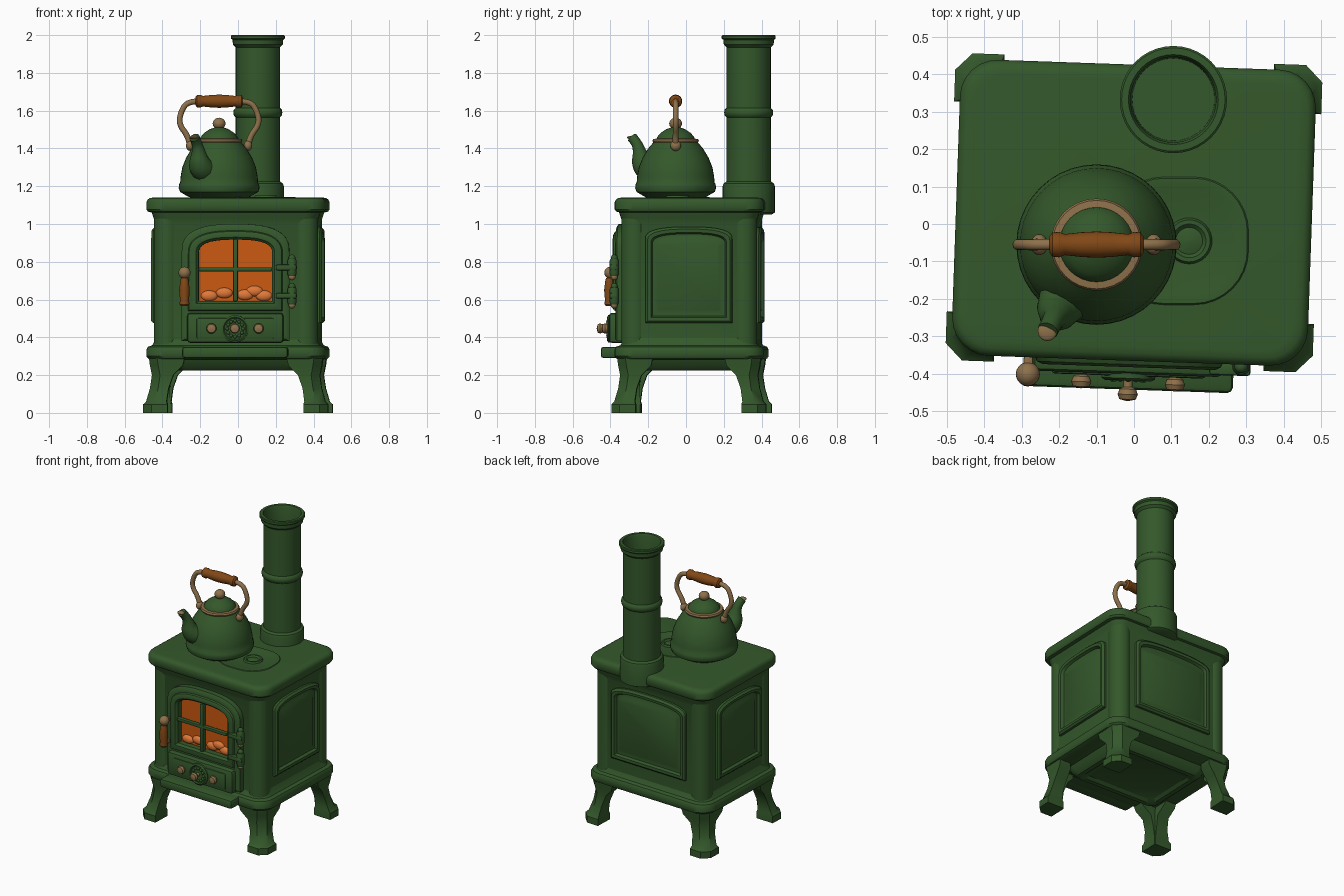
import bpy, bmesh, math
from math import sin, cos, pi, radians
from mathutils import Matrix, Vector

if "Cube" in bpy.data.objects:
    bpy.data.objects.remove(bpy.data.objects["Cube"])


def material(name, *rgb):
    m = bpy.data.materials.new(name)
    m.use_nodes = True
    m.diffuse_color = (*rgb, 1)
    m.node_tree.nodes["Principled BSDF"].inputs["Base Color"].default_value = (*rgb, 1)
    return m


GREEN = material("green enamel", .034, .098, .024)
BRASS = material("aged brass", .27, .165, .07)
WOOD = material("brown wood", .22, .065, .008)
GLOW = material("orange glow", .6, .1, .006)
EMBER = material("bright ember", .75, .19, .04)

# The stove stands slightly turned; the kettle and the flue are straight
STOVE = Matrix.Translation((0, .03, 0)) @ Matrix.Rotation(radians(-2), 4, 'Z')
WORLD = Matrix.Identity(4)


def smooth(ob, angle=35):
    bpy.ops.object.select_all(action='DESELECT')
    ob.select_set(True)
    bpy.context.view_layer.objects.active = ob
    bpy.ops.object.shade_smooth_by_angle(angle=radians(angle))


def finish(name, bm, mat, matrix=STOVE):
    bmesh.ops.recalc_face_normals(bm, faces=bm.faces)
    me = bpy.data.meshes.new(name)
    bm.to_mesh(me)
    bm.free()
    me.materials.append(mat)
    ob = bpy.data.objects.new(name, me)
    bpy.context.collection.objects.link(ob)
    me.transform(matrix)
    smooth(ob)
    return ob


def loft(name, rings, mat, matrix=STOVE, caps=(True, True)):
    bm = bmesh.new()
    loops = [[bm.verts.new(p) for p in ring] for ring in rings]
    n = len(loops[0])
    for a, b in zip(loops, loops[1:]):
        for i in range(n):
            j = (i + 1) % n
            bm.faces.new((a[i], a[j], b[j], b[i]))
    for loop, cap in zip((loops[0], loops[-1]), caps):
        if cap:
            bm.faces.new(loop)
    return finish(name, bm, mat, matrix)


def rounded_rect(z, hx, hy, r, steps=6):
    corners = ((1, 1), (-1, 1), (-1, -1), (1, -1))
    return [(sx * (hx - r) + r * cos(a), sy * (hy - r) + r * sin(a), z)
            for k, (sx, sy) in enumerate(corners)
            for a in [(k + i / steps) * pi / 2 for i in range(steps + 1)]]


def lathe(name, profile, mat, at=(0, 0, 0), axis='Z', matrix=STOVE, n=32):
    turn = {'Z': Matrix(), 'X': Matrix.Rotation(pi / 2, 4, 'Y'),
            'Y': Matrix.Rotation(pi / 2, 4, 'X')}[axis]
    rings = [[(max(r, .001) * cos(2 * pi * i / n), max(r, .001) * sin(2 * pi * i / n), z)
              for i in range(n)] for r, z in profile]
    return loft(name, rings, mat, matrix @ Matrix.Translation(at) @ turn)


def ball(name, r, at, mat, matrix=STOVE, scale=(1, 1, 1)):
    bm = bmesh.new()
    bmesh.ops.create_uvsphere(bm, u_segments=20, v_segments=12, radius=r)
    return finish(name, bm, mat, matrix @ Matrix.Translation(at) @ Matrix.Diagonal((*scale, 1)))


def box(name, size, at, mat, bevel=.01, matrix=STOVE):
    bm = bmesh.new()
    bmesh.ops.create_cube(bm, size=1)
    bmesh.ops.scale(bm, vec=size, verts=bm.verts)
    bmesh.ops.bevel(bm, geom=bm.edges[:], offset=bevel, segments=2, affect='EDGES', profile=.5)
    return finish(name, bm, mat, matrix @ Matrix.Translation(at))


def tube(name, points, mat, matrix=WORLD):
    cu = bpy.data.curves.new(name, 'CURVE')
    cu.dimensions, cu.bevel_depth, cu.bevel_resolution = '3D', 1, 4
    cu.use_fill_caps = True
    sp = cu.splines.new('NURBS')
    sp.points.add(len(points) - 1)
    for p, (x, y, z, r) in zip(sp.points, points):
        p.co, p.radius = (*(matrix @ Vector((x, y, z))), 1), r
    sp.order_u, sp.use_endpoint_u, sp.resolution_u = 3, True, 6
    cu.materials.append(mat)
    ob = bpy.data.objects.new(name, cu)
    bpy.context.collection.objects.link(ob)
    bpy.ops.object.select_all(action='DESELECT')
    ob.select_set(True)
    bpy.context.view_layer.objects.active = ob
    bpy.ops.object.convert(target='MESH')
    smooth(bpy.context.object, 50)


def arch(name, levels, mat, angle=0, caps=(False, True)):
    """Loft arch outlines given as half width, bottom, shoulder, top, depth."""
    rings = []
    for w, low, shoulder, top, d in levels:
        pts = [(-w, -d, low), (w, -d, low)]
        for i in range(25):
            c, s = cos(pi * i / 24), sin(pi * i / 24)
            pts.append((w * math.copysign(abs(c) ** .75, c), -d,
                        shoulder + (top - shoulder) * s ** .75))
        rings.append(pts)
    return loft(name, rings, mat, STOVE @ Matrix.Rotation(radians(angle), 4, 'Z'), caps)


def slab(name, levels, hx, hy, r):
    return loft(name, [rounded_rect(z, hx - d, hy - d, r - d / 2) for z, d in levels], GREEN)


# Cast body: base moulding, firebox and top plate
slab("base_moulding", [(.28, .03), (.288, .008), (.3, 0), (.335, 0), (.35, .008),
                       (.358, .03), (.375, .04), (.4, .05)], .475, .395, .1)
slab("firebox", [(.3, 0), (1.0, 0), (1.03, -.012), (1.07, -.025)], .425, .35, .07)
slab("top_plate", [(1.06, .03), (1.066, .008), (1.078, 0), (1.115, 0), (1.13, .007),
                   (1.138, .02), (1.14, .04)], .475, .395, .1)
slab("bottom_tray", [(.29, 0), (.25, .02), (.225, .05), (.225, .08), (.24, .1)], .36, .29, .08)

# Corner columns and legs, one per corner
leg_levels = [(.29, .27, .385, .46), (.25, .28, .37, .455), (.2, .33, .36, .445),
              (.13, .355, .37, .455), (.06, .365, .37, .475), (.045, .36, .365, .49), (0, .36, .365, .49)]
for sx, side in ((-1, "right"), (1, "left")):
    for sy, end in ((-1, "front"), (1, "back")):
        lathe(f"{end}_{side}_column", [(.07, .36), (.07, 1.06)], GREEN, (sx * .365, sy * .29, 0))
        rings = []
        for z, i, m, o in leg_levels:
            c = .045
            outline = [(m, m), (m, i), (o, i), (o, o - c), (o - c, o), (i, o), (i, m)]
            rings.append([(sx * x, sy * (y - .08), z) for x, y in outline])
        loft(f"{end}_{side}_leg", rings, GREEN)

# Arched relief panels on the sides and the back
for name, angle, w, wall in (("left_panel", 90, .23, .42), ("right_panel", -90, .23, .42),
                             ("back_panel", 180, .29, .345)):
    arch(name, [(w, .475, .92, .985, wall), (w, .475, .92, .985, wall + .02),
                (w - .012, .487, .91, .973, wall + .032), (w - .03, .505, .9, .955, wall + .03),
                (w - .038, .513, .895, .947, wall + .012), (w - .055, .53, .885, .93, wall + .012),
                (w - .07, .545, .875, .915, wall + .02)], GREEN, angle)

# Door with a glowing barred window
arch("door_surround", [(.285, .38, .85, 1.0, .34), (.285, .38, .85, 1.0, .385),
                       (.27, .39, .845, .985, .395), (.25, .54, .84, .965, .395),
                       (.245, .545, .84, .96, .405), (.23, .56, .845, .945, .412),
                       (.208, .58, .845, .93, .41), (.195, .592, .845, .917, .395),
                       (.195, .592, .845, .917, .352)], GREEN, caps=(False, False))
arch("fire_glow", [(.2, .585, .845, .92, .355), (.2, .585, .845, .92, .358)], GLOW)
box("window_bar_upright", (.025, .03, .33), (0, -.395, .755), GREEN, .006)
box("window_bar_cross", (.39, .03, .022), (0, -.395, .76), GREEN, .006)
for i, (x, z) in enumerate(((-.14, .62), (-.06, .635), (.05, .625), (.1, .645), (.15, .62))):
    ball(f"ember_{i}", .04, (x, -.36, z), EMBER, scale=(1.1, .5, .7))

# Control panel with air dial and knobs
box("control_panel", (.51, .09, .16), (0, -.385, .45), GREEN, .018)
box("control_inset", (.41, .02, .11), (0, -.426, .447), GREEN, .008)
lathe("air_dial", [(.072, .42), (.072, .442), (.062, .448), (.056, .442), (.001, .442)],
      GREEN, (0, 0, .445), 'Y')
for i in range(12):
    a = 2 * pi * i / 12
    ball(f"dial_spoke_{i}", .009, (.042 * cos(a), -.443, .445 + .042 * sin(a)), GREEN)
knob = [(.012, 0), (.012, .04), (.022, .046), (.027, .06), (.022, .073), (.001, .078)]
for name, x, y in (("center_knob", 0, -.425), ("right_knob", -.125, -.395), ("left_knob", .125, -.395)):
    lathe(name, knob, BRASS, (x, y, .447), 'Y', n=20)
box("ash_lip", (.56, .12, .06), (0, -.412, .32), GREEN, .015)

# Door handle and hinges
lathe("door_handle_grip", [(.018, .565), (.026, .575), (.024, .6), (.028, .65), (.022, .7), (.018, .715)],
      WOOD, (-.268, -.445, 0), n=20)
ball("door_handle_cap", .032, (-.268, -.44, .742), BRASS)
for z in (.59, .74):
    box("handle_stem", (.025, .07, .025), (-.268, -.405, z), BRASS, .005)
for z, name in ((.62, "lower"), (.77, "upper")):
    box(f"{name}_hinge_strap", (.11, .04, .03), (.27, -.405, z), GREEN, .008)
    lathe(f"{name}_hinge_barrel", [(.02, -.045), (.024, -.035), (.024, .035), (.02, .045)],
          GREEN, (.3, -.4, z), n=20)
    ball(f"{name}_hinge_pin", .018, (.3, -.4, z - .05), BRASS)
    ball(f"{name}_hinge_cap", .018, (.3, -.4, z + .05), GREEN)

# Hotplate relief on the top
loft("hotplate", [[(x + .12, y - .045, z) for x, y, z in rounded_rect(h, .19 - d, .175 - d, .15 - d, 8)]
                  for h, d in ((1.135, 0), (1.144, .008), (1.144, .03), (1.141, .04))], GREEN, WORLD)
lathe("hotplate_ring", [(.062, 1.14), (.056, 1.152), (.045, 1.152), (.036, 1.143), (.026, 1.146),
                        (.001, 1.15)], GREEN, (.147, -.045, 0), matrix=WORLD)

# Flue pipe with collar, band and open flared rim
lathe("flue_pipe", [(.12, 1.05), (.138, 1.06), (.138, 1.2), (.133, 1.215), (.118, 1.225), (.117, 1.565),
                    (.127, 1.575), (.13, 1.59), (.127, 1.605), (.117, 1.615), (.117, 1.935),
                    (.132, 1.95), (.134, 1.975), (.143, 1.982), (.143, 1.996), (.138, 2.0),
                    (.12, 2.0), (.114, 1.985), (.11, 1.85)], GREEN, (.105, .332, 0), matrix=WORLD, n=40)

# Kettle body, lid and spout
K = Matrix.Translation((-.1, -.055, 0))
lathe("kettle_body", [(.15, 1.14), (.165, 1.145), (.207, 1.17), (.214, 1.19), (.212, 1.21), (.206, 1.22),
                      (.204, 1.25), (.195, 1.3), (.175, 1.35), (.145, 1.4), (.115, 1.435)],
      GREEN, matrix=K, n=40)
lathe("kettle_rim", [(.1, 1.428), (.118, 1.43), (.123, 1.44), (.118, 1.45), (.1, 1.452)], BRASS, matrix=K)
lathe("kettle_lid", [(.102, 1.44), (.098, 1.46), (.08, 1.482), (.05, 1.502), (.02, 1.512), (.015, 1.52)],
      GREEN, matrix=K)
ball("lid_knob", .034, (0, 0, 1.532), BRASS, K, (1, 1, .9))
tube("kettle_spout", [(-.05, -.09, 1.27, .075), (-.09, -.15, 1.29, .07), (-.105, -.18, 1.33, .056),
                      (-.108, -.19, 1.38, .036), (-.118, -.205, 1.43, .026),
                      (-.13, -.23, 1.458, .028)], GREEN, K)
ball("spout_lip", .026, (-.131, -.231, 1.458), BRASS, K, (1, 1, .35))

# Kettle handle: one tube each side, a turned wooden grip between
for s, side in ((-1, "right"), (1, "left")):
    tube(f"{side}_handle_arm", [(s * .15, 0, 1.4, .017), (s * .16, 0, 1.46, .015), (s * .215, 0, 1.53, .015),
                                (s * .2, 0, 1.6, .015), (s * .165, 0, 1.65, .015),
                                (s * .1, 0, 1.65, .015)], BRASS, K)
    ball(f"{side}_handle_ear", .028, (s * .153, 0, 1.415), BRASS, K, (.8, 1, 1))
lathe("handle_grip", [(.022, -.125), (.032, -.118), (.034, -.1), (.028, -.085), (.033, -.04), (.035, 0),
                      (.033, .04), (.028, .085), (.034, .1), (.032, .118), (.022, .125)],
      WOOD, (0, 0, 1.65), 'X', K, 24)
